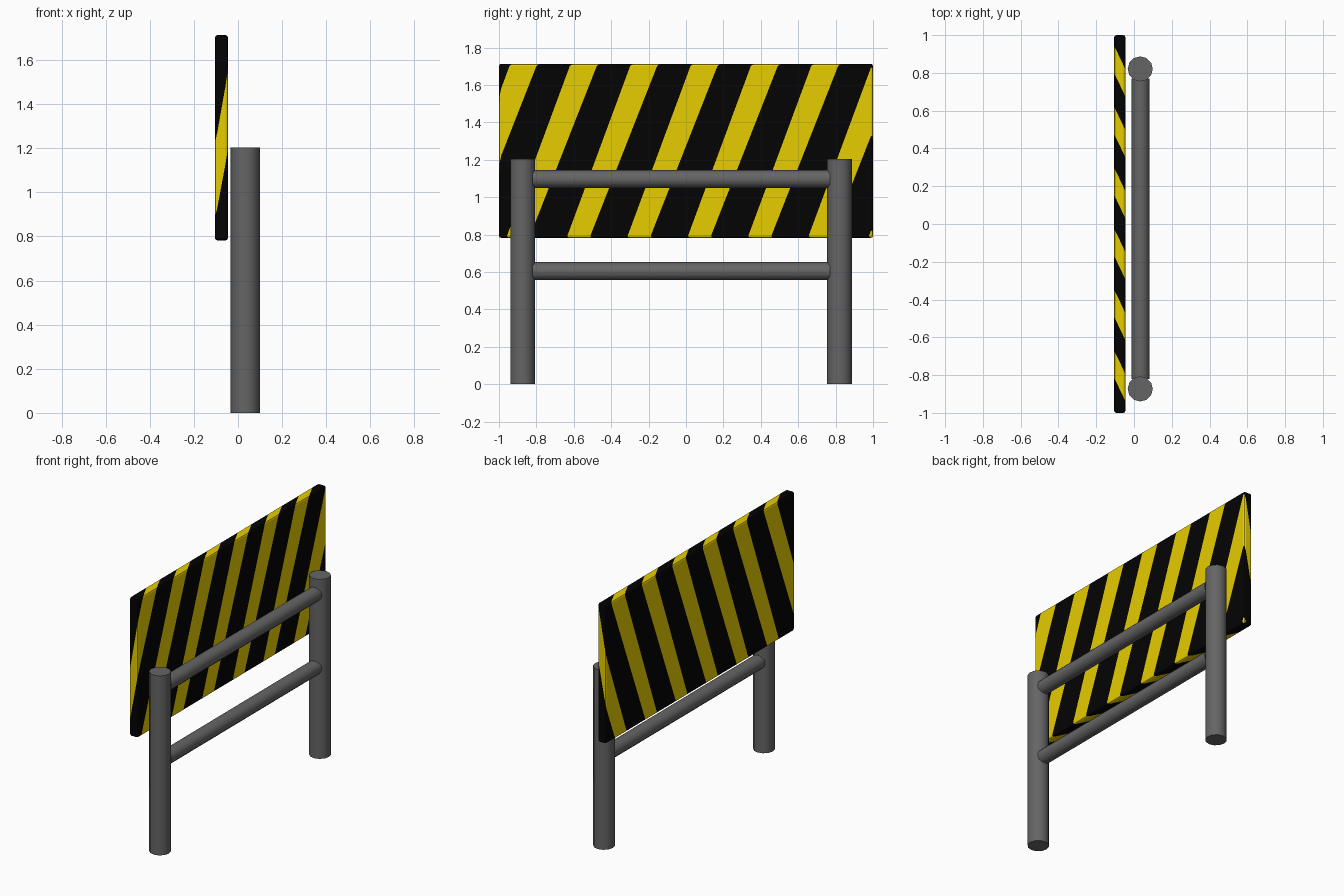
import bpy, bmesh, math
from mathutils import Vector, Matrix

if "Cube" in bpy.data.objects:
    bpy.data.objects.remove(bpy.data.objects["Cube"])


def material(name, rgb):
    m = bpy.data.materials.new(name)
    m.diffuse_color = (*rgb, 1)
    m.use_nodes = True
    m.node_tree.nodes["Principled BSDF"].inputs["Base Color"].default_value = m.diffuse_color
    return m


BLACK = material("black paint", (0.001, 0.001, 0.001))
YELLOW = material("yellow paint", (0.8, 0.61, 0.0))
GREY = material("grey metal", (0.13, 0.13, 0.13))


def finish(bm, name, mats):
    bmesh.ops.recalc_face_normals(bm, faces=bm.faces)
    me = bpy.data.meshes.new(name)
    bm.to_mesh(me)
    bm.free()
    for m in mats:
        me.materials.append(m)
    ob = bpy.data.objects.new(name, me)
    bpy.context.collection.objects.link(ob)
    return ob


def tube(name, a, b, radius, sides=12):
    """Closed smooth-sided cylinder from point a to point b."""
    a, b = Vector(a), Vector(b)
    bm = bmesh.new()
    rot = Matrix.Rotation(-math.pi / 2, 4, 'X') if abs(b.y - a.y) > 0.1 else Matrix()
    bmesh.ops.create_cone(bm, cap_ends=True, segments=sides, radius1=radius,
                          radius2=radius, depth=(b - a).length,
                          matrix=Matrix.Translation((a + b) / 2) @ rot)
    ob = finish(bm, name, [GREY])
    bpy.ops.object.select_all(action='DESELECT')
    ob.select_set(True)
    bpy.context.view_layer.objects.active = ob
    bpy.ops.object.shade_smooth_by_angle(angle=math.radians(40))


# Posts and rails
for side, y in (("front", -0.873), ("back", 0.821)):
    tube(side + "_post", (0.033, y, 0), (0.033, y, 1.203), 0.0665)
for level, z in (("lower", 0.604), ("upper", 1.097)):
    tube(level + "_rail", (0.035, -0.82, z), (0.035, 0.77, z), 0.048)

# Striped board with softened edges
X0, X1, Z0, Z1 = -0.105, -0.045, 0.782, 1.713
bm = bmesh.new()
bmesh.ops.create_cube(bm, size=1, matrix=Matrix.Translation(((X0 + X1) / 2, 0, (Z0 + Z1) / 2))
                      @ Matrix.Diagonal((X1 - X0, 2, Z1 - Z0, 1)))
bmesh.ops.bevel(bm, geom=bm.edges[:], offset=0.012, segments=2, profile=0.5, affect='EDGES')

# Stripes run obliquely through the board: y at z = 1.70 on the +x side,
# lean dy/dz, and a sideways drift dy/dx through the thickness
PITCH = 0.3226
DRIFT = -2.1
EDGES = ((-0.299, 0.370), (-0.155, 0.393))
STRIPES = range(-3, 6)
for k in STRIPES:
    for y, lean in EDGES:
        bmesh.ops.bisect_plane(bm, geom=bm.verts[:] + bm.edges[:] + bm.faces[:], dist=1e-5,
                               plane_co=(X1, y + k * PITCH, 1.70), plane_no=(-DRIFT, 1, -lean))

for f in bm.faces:
    c = f.calc_center_median()
    left, right = (y + lean * (c.z - 1.70) + DRIFT * (c.x - X1) for y, lean in EDGES)
    f.material_index = int(any(left < c.y - k * PITCH < right for k in STRIPES))
finish(bm, "striped_board", [BLACK, YELLOW])
